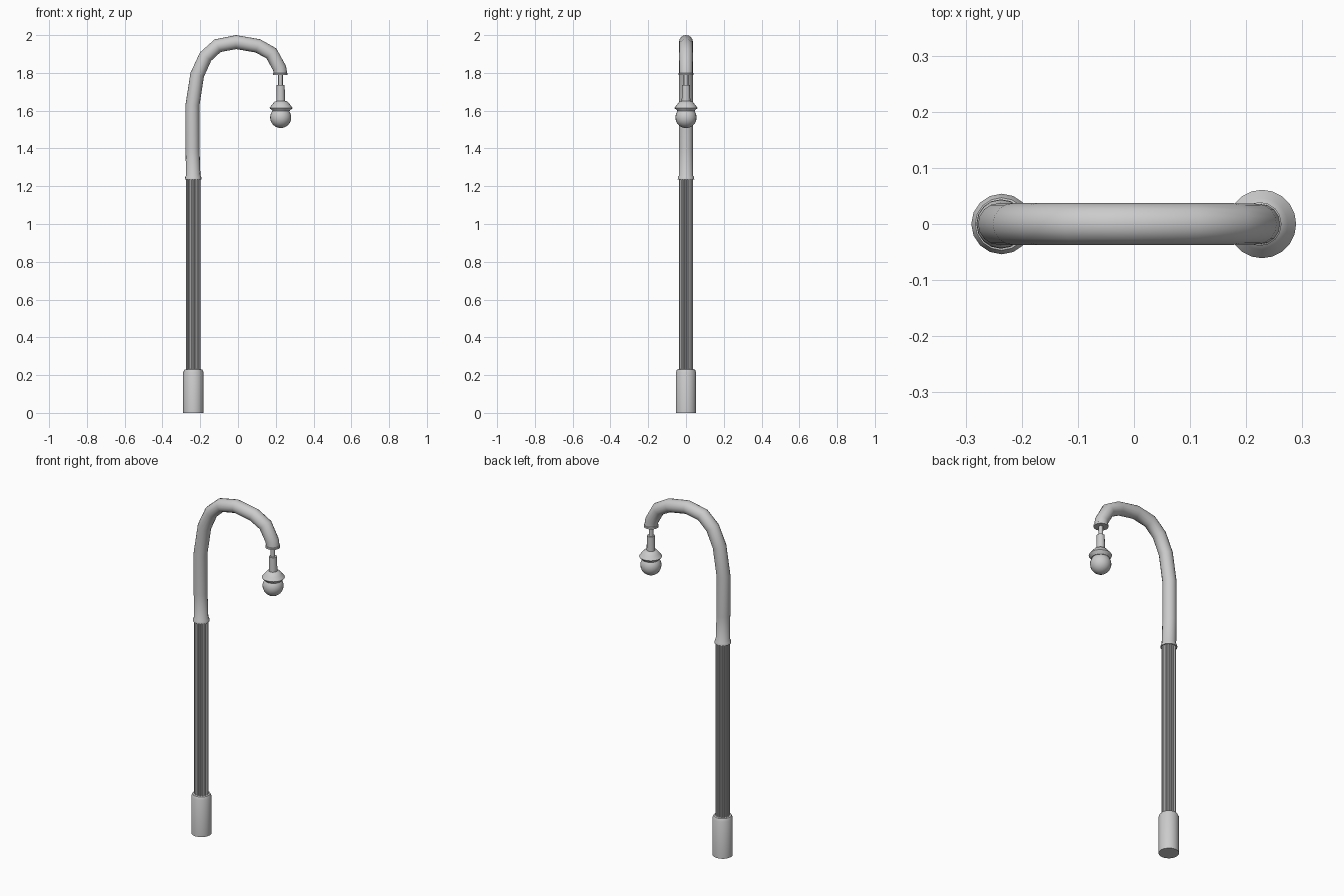
import bpy, bmesh, math
from mathutils import Vector

if "Cube" in bpy.data.objects:
    bpy.data.objects.remove(bpy.data.objects["Cube"])

POLE_X, LAMP_X = -0.236, 0.228


def mesh_from_rings(name, rings, angle=35):
    """Skin a list of equally sized point rings and cap both ends."""
    bm = bmesh.new()
    loops = [[bm.verts.new(p) for p in ring] for ring in rings]
    n = len(loops[0])
    for a, b in zip(loops, loops[1:]):
        for i in range(n):
            j = (i + 1) % n
            bm.faces.new((a[i], a[j], b[j], b[i]))
    bm.faces.new(loops[0][::-1])
    bm.faces.new(loops[-1])
    bmesh.ops.recalc_face_normals(bm, faces=bm.faces)
    me = bpy.data.meshes.new(name)
    bm.to_mesh(me)
    bm.free()
    ob = bpy.data.objects.new(name, me)
    bpy.context.collection.objects.link(ob)
    bpy.ops.object.select_all(action='DESELECT')
    ob.select_set(True)
    bpy.context.view_layer.objects.active = ob
    if angle:
        bpy.ops.object.shade_smooth_by_angle(angle=math.radians(angle))
    return ob


def lathe(name, x, profile, sides=16, angle=35):
    rings = []
    for r, z in profile:
        rings.append([(x + r * math.cos(2 * math.pi * i / sides),
                       r * math.sin(2 * math.pi * i / sides), z)
                      for i in range(sides)])
    return mesh_from_rings(name, rings, angle)


# Base sleeve with bevelled top
lathe("base", POLE_X, [(0.054, 0), (0.054, 0.215), (0.047, 0.23), (0.034, 0.232)])

# Fluted shaft: alternating radii make the grooves
flutes = 16
shaft = []
for z in (0.2, 1.245):
    ring = []
    for i in range(flutes * 4):
        a = 2 * math.pi * i / (flutes * 4)
        r = 0.038 if i % 4 < 2 else 0.033
        ring.append((POLE_X + r * math.cos(a), r * math.sin(a), z))
    shaft.append(ring)
mesh_from_rings("fluted_shaft", shaft, angle=0)

# Curved neck swept along a path in the xz plane
path = [(-0.237, 1.235, .044), (-0.237, 1.248, .043), (-0.237, 1.256, .038),
        (-0.241, 1.40, .037), (-0.241, 1.63, .037), (-0.216, 1.79, .037),
        (-0.172, 1.886, .037), (-0.108, 1.944, .037), (-0.01, 1.963, .037),
        (0.105, 1.943, .037), (0.177, 1.903, .037), (0.22, 1.825, .036),
        (0.224, 1.80, .036), (0.224, 1.798, .039), (0.224, 1.788, .039)]
pts = [Vector((x, 0, z)) for x, z, _ in path]
rings = []
for k, p in enumerate(pts):
    d0 = (p - pts[max(k - 1, 0)]).normalized()
    d1 = (pts[min(k + 1, len(pts) - 1)] - p).normalized()
    t = (d0 + d1).normalized()
    if k < 3:
        t = Vector((0, 0, 1))
    elif k > len(pts) - 4:
        t = Vector((0, 0, -1))
    side = Vector((t.z, 0, -t.x))
    r = path[k][2]
    rings.append([p + r * (side * math.cos(2 * math.pi * i / 16)
                           + Vector((0, 1, 0)) * math.sin(2 * math.pi * i / 16))
                  for i in range(16)])
mesh_from_rings("curved_neck", rings, angle=45)

# Hanging stem and socket
lathe("stem", 0.225, [(0.012, 1.80), (0.012, 1.72)], 12)
lathe("socket", 0.226, [(0.021, 1.735), (0.023, 1.64)], 12)

# Shade cap over the bulb
lathe("shade_cap", LAMP_X, [(0.02, 1.652), (0.034, 1.648), (0.046, 1.634),
                            (0.061, 1.615), (0.059, 1.611), (0.048, 1.603),
                            (0.046, 1.598)], 20)

# Globe bulb
R, CZ = 0.056, 1.564
globe = [(max(R * math.sin(math.pi * k / 12), 0.0005), CZ + R * math.cos(math.pi * k / 12))
         for k in range(13)]
lathe("globe", LAMP_X - 0.002, globe, 20, 60)
